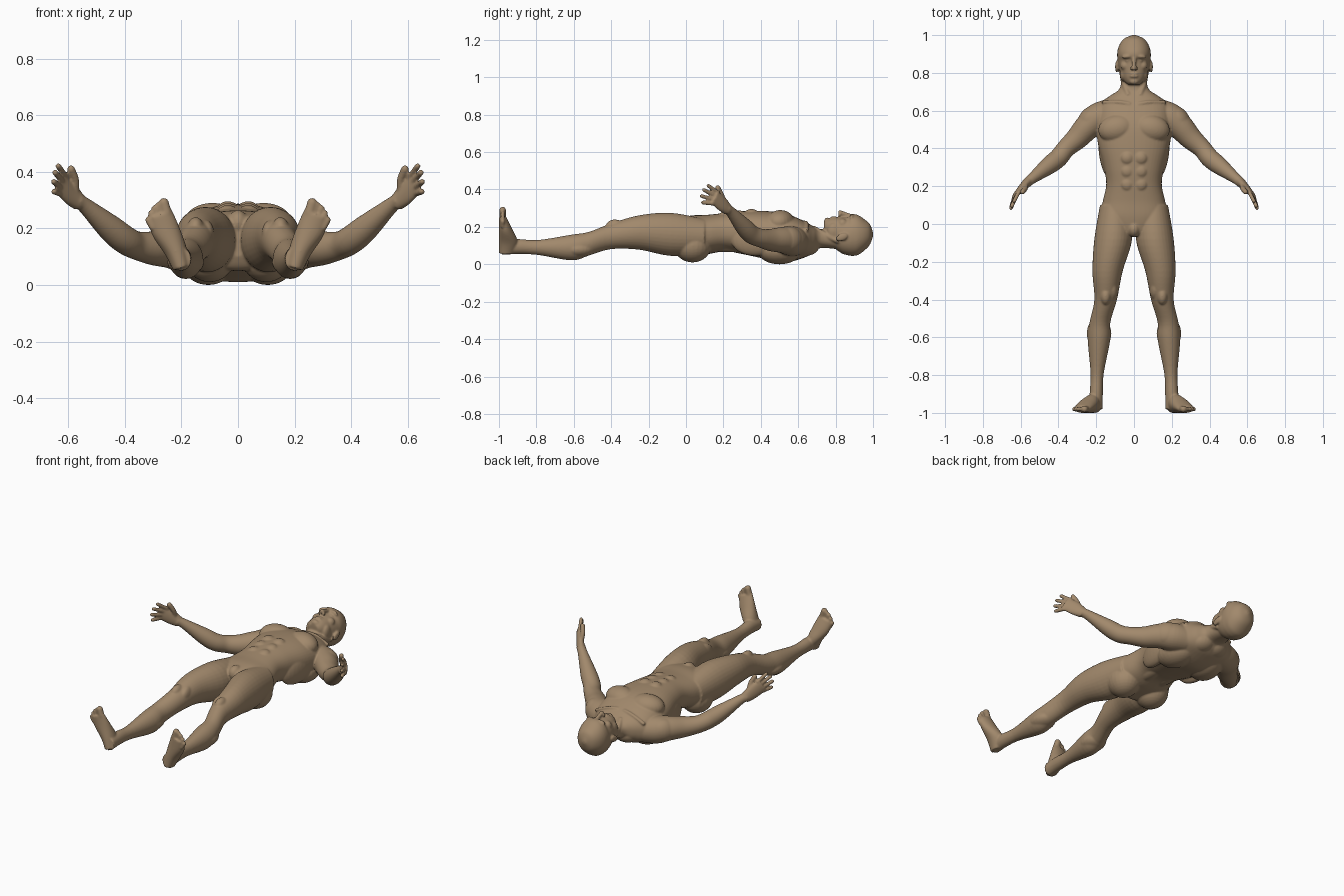
import bpy
import bmesh
import math
from mathutils import Vector, Matrix

default_cube = bpy.data.objects.get("Cube")
if default_cube:
    bpy.data.objects.remove(default_cube, do_unlink=True)

X_AXIS, Y_AXIS, Z_AXIS = Vector((1, 0, 0)), Vector((0, 1, 0)), Vector((0, 0, 1))
bm = bmesh.new()


def spline(points, steps=5):
    """Catmull-Rom curve through tuples of centre and radii."""
    points = [Vector(point) for point in points]
    padded = [points[0]] + points + [points[-1]]
    result = []
    for before, start, end, after in zip(padded, padded[1:], padded[2:], padded[3:]):
        for step in range(steps):
            t = step / steps
            result.append(start + (end - before) * (t / 2)
                          + (before * 2 - start * 5 + end * 4 - after) * (t * t / 2)
                          + (start * 3 - before - end * 3 + after) * (t ** 3 / 2))
    return result + [points[-1]]


def loft(points, ref=Z_AXIS, axis=None, power=2, flat=1, sides=32):
    """Closed tube through (x, y, z, side radius, optional radius along ref)."""
    stations = spline(points)
    centres = [station.to_3d() for station in stations] if len(points[0]) < 5 else [
        Vector(station[:3]) for station in stations]
    rings = []
    for i, (centre, station) in enumerate(zip(centres, stations)):
        ahead = centres[min(i + 1, len(centres) - 1)]
        behind = centres[max(i - 1, 0)]
        tangent = (axis or (ahead - behind)).normalized()
        up = (ref - tangent * ref.dot(tangent)).normalized()
        side = tangent.cross(up)
        ring = []
        for k in range(sides):
            angle = math.tau * k / sides
            c, s = math.cos(angle), math.sin(angle)
            across = math.copysign(abs(c) ** (2 / power), c) * station[3]
            along = math.copysign(abs(s) ** (2 / power), s) * station[-1] * flat
            ring.append(bm.verts.new(centre + side * across + up * along))
        rings.append(ring)
    for low, high in zip(rings, rings[1:]):
        for k in range(sides):
            following = (k + 1) % sides
            bm.faces.new((low[k], low[following], high[following], high[k]))
    bm.faces.new(rings[0])
    bm.faces.new(rings[-1])


def trunk(rows, power):
    """Central loft along y from rows of (y, half width, top z, bottom z)."""
    loft([(0, y, (top + low) / 2, width, (top - low) / 2) for y, width, top, low in rows],
         axis=Y_AXIS, power=power, sides=48)


def blob(centre, radii, turn=0, about='Z'):
    """Ellipsoid muscle or feature."""
    matrix = (Matrix.Translation(centre) @ Matrix.Rotation(math.radians(turn), 4, about)
              @ Matrix.Diagonal((*radii, 1)))
    bmesh.ops.create_uvsphere(bm, u_segments=24, v_segments=16, radius=1, matrix=matrix)


def digit(joints, radius):
    """Finger or toe with a rounded tip."""
    loft([(*joint, radius) for joint in joints], sides=12)
    blob(joints[-1], [radius] * 3)


def digit_row(count, bases, tips, reach, radius, first_radius):
    """Row of digits between two bases and two tips, longest in the middle."""
    for i in range(count):
        t = i / (count - 1)
        base = Vector(bases[0]).lerp(Vector(bases[1]), t)
        tip = Vector(tips[0]).lerp(Vector(tips[1]), t)
        tip += (tip - base).normalized() * reach * math.sin(math.pi * t)
        digit([base, base.lerp(tip, .5), tip], radius if i else first_radius)


# Left leg from hip to heel
loft([(.1, .1, .15, .08), (.11, -.08, .16, .1), (.14, -.25, .17, .08),
      (.15, -.4, .15, .06), (.18, -.52, .11, .055), (.185, -.61, .09, .06),
      (.195, -.79, .09, .035), (.2, -.9, .095, .035), (.2, -.98, .09, .035)],
     axis=-Y_AXIS, flat=1.15)
blob((.15, -.38, .2), (.03, .05, .04))
blob((.185, -.58, .08), (.065, .09, .045))
blob((.115, -.33, .18), (.03, .07, .05), -8)
blob((.1, .035, .1), (.09, .1, .09))

# Left foot and toes
loft([(.2, -.96, .06, .03, .04), (.22, -.95, .12, .04, .05),
      (.255, -.965, .19, .05, .035), (.275, -.98, .25, .045, .02)],
     ref=Y_AXIS, axis=X_AXIS * .3 + Z_AXIS)
digit_row(5, [(.25, -.98, .25), (.3, -.98, .2)], [(.262, -.98, .29), (.317, -.98, .23)],
          .012, .012, .018)

# Left arm from shoulder to wrist
loft([(.12, .59, .12, .075), (.19, .56, .125, .08), (.245, .515, .13, .07),
      (.3, .455, .13, .06), (.36, .4, .14, .05), (.4, .35, .16, .05),
      (.45, .31, .2, .047), (.54, .24, .28, .028), (.57, .215, .3, .026)])
blob((.23, .555, .13), (.06, .08, .07), 40)

# Left hand, fingers and thumb
loft([(.56, .225, .29, .025, .03), (.59, .195, .32, .02, .04),
      (.63, .15, .36, .013, .04)])
digit_row(4, [(.607, .175, .38), (.633, .147, .324)], [(.635, .12, .42), (.65, .09, .33)],
          .02, .011, .011)
digit([(.575, .21, .32), (.575, .19, .37), (.59, .17, .41)], .014)

# Left chest, shoulder blade, side, back and shoulder slope
blob((.09, .505, .225), (.1, .075, .065), -12)
blob((.105, .5, .075), (.09, .12, .075), 10)
blob((.145, .37, .13), (.04, .13, .085), -8)
blob((.05, .22, .105), (.045, .16, .04))
blob((.05, .64, .1), (.08, .07, .055), -35)

# Left stomach muscles, collar bone and neck tendon
for row in range(3):
    blob((.036, .21 + .07 * row, .259 + .007 * row), (.035, .036, .023))
digit([(.02, .635, .225), (.08, .645, .218), (.16, .645, .185)], .01)
digit([(.03, .68, .195), (.055, .75, .155), (.065, .81, .125)], .014)

# Left brow, eye, cheek, jaw, nostril and ear
blob((.032, .887, .247), (.032, .012, .02), -6)
blob((.032, .866, .236), (.016, .012, .015))
blob((.046, .838, .216), (.026, .026, .028))
blob((.055, .79, .175), (.02, .035, .045))
blob((.011, .823, .266), (.01, .01, .011))
blob((.091, .833, .145), (.009, .034, .02), 20, 'X')

# Mirror every left part to the right
copied = bmesh.ops.duplicate(bm, geom=bm.verts[:] + bm.edges[:] + bm.faces[:])["geom"]
for element in copied:
    if isinstance(element, bmesh.types.BMVert):
        element.co.x = -element.co.x

# Torso and neck
trunk([(-.06, .04, .24, .1), (-.03, .12, .25, .055), (.04, .178, .262, .05),
       (.12, .165, .265, .055), (.21, .147, .275, .07), (.3, .16, .284, .055),
       (.42, .19, .285, .03), (.53, .2, .272, .01), (.63, .185, .232, .035),
       (.68, .125, .204, .06), (.72, .075, .188, .087), (.82, .06, .19, .08)], 2.3)
blob((0, -.025, .22), (.035, .045, .045))

# Head
trunk([(.738, .03, .228, .175), (.75, .046, .24, .145), (.78, .065, .25, .1),
       (.83, .08, .253, .06), (.868, .087, .254, .048), (.89, .089, .268, .045),
       (.92, .087, .263, .05), (.955, .074, .24, .075), (.983, .05, .215, .105),
       (1, .01, .17, .15)], 2.15)

# Nose, lips and chin
digit([(0, .88, .258), (0, .85, .268), (0, .824, .278)], .012)
for lip_y in (.782, .796):
    blob((0, lip_y, .248), (.024, .0065, .011))
blob((0, .755, .23), (.026, .017, .02))

# One continuous smooth skin
bmesh.ops.recalc_face_normals(bm, faces=bm.faces[:])
mesh = bpy.data.meshes.new("body")
bm.to_mesh(mesh)
bm.free()
body = bpy.data.objects.new("body", mesh)
bpy.context.scene.collection.objects.link(body)

skin = bpy.data.materials.new("tan skin")
skin.use_nodes = True
colour = (.36, .25, .15, 1)
skin.diffuse_color = colour
skin.node_tree.nodes["Principled BSDF"].inputs["Base Color"].default_value = colour
mesh.materials.append(skin)

remesh = body.modifiers.new("join parts", 'REMESH')
remesh.mode = 'VOXEL'
remesh.voxel_size = .005
remesh.use_smooth_shade = True
relax = body.modifiers.new("soften", 'SMOOTH')
relax.factor = .5
relax.iterations = 6
